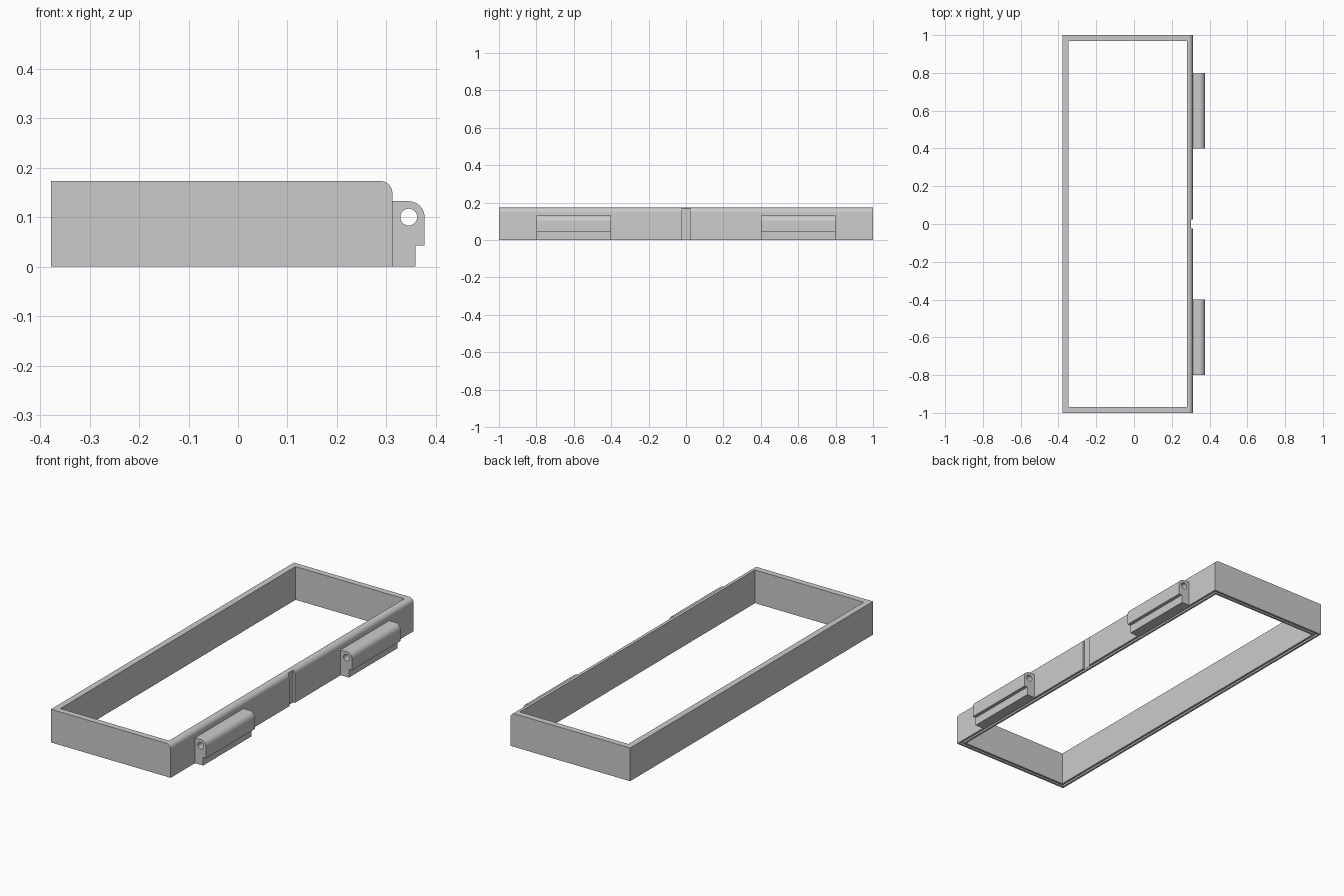
import bpy, bmesh, math

if "Cube" in bpy.data.objects:
    bpy.data.objects.remove(bpy.data.objects["Cube"])

grey = bpy.data.materials.new("light grey")
grey.diffuse_color = (0.6, 0.6, 0.6, 1)
grey.use_nodes = True
grey.node_tree.nodes["Principled BSDF"].inputs["Base Color"].default_value = grey.diffuse_color

X0, X1, H, WALL = -0.378, 0.312, 0.173, 0.032


def extrude_y(name, profile, y0, y1):
    """Solid from an (x, z) outline swept along y."""
    bm = bmesh.new()
    face = bm.faces.new([bm.verts.new((x, y0, z)) for x, z in profile])
    out = bmesh.ops.extrude_face_region(bm, geom=[face])
    verts = [g for g in out["geom"] if isinstance(g, bmesh.types.BMVert)]
    bmesh.ops.translate(bm, verts=verts, vec=(0, y1 - y0, 0))
    bmesh.ops.recalc_face_normals(bm, faces=bm.faces)
    mesh = bpy.data.meshes.new(name)
    bm.to_mesh(mesh)
    bm.free()
    mesh.materials.append(grey)
    ob = bpy.data.objects.new(name, mesh)
    bpy.context.collection.objects.link(ob)
    return ob


def box(name, x0, x1, y0, y1, z0, z1):
    return extrude_y(name, [(x0, z0), (x1, z0), (x1, z1), (x0, z1)], y0, y1)


def arc(cx, cz, r, a0, a1, n):
    return [(cx + r * math.cos(math.radians(a0 + (a1 - a0) * i / n)),
             cz + r * math.sin(math.radians(a0 + (a1 - a0) * i / n)))
            for i in range(n + 1)]


def cut(target, cutter):
    mod = target.modifiers.new("cut", "BOOLEAN")
    mod.operation, mod.solver, mod.object = "DIFFERENCE", "EXACT", cutter
    bpy.context.view_layer.objects.active = target
    bpy.ops.object.modifier_apply(modifier=mod.name)
    bpy.data.objects.remove(cutter)


def smooth(ob):
    bpy.ops.object.select_all(action="DESELECT")
    ob.select_set(True)
    bpy.context.view_layer.objects.active = ob
    bpy.ops.object.shade_smooth_by_angle(angle=math.radians(30))


# Rectangular frame with one rounded long top edge
R = 0.025
frame = extrude_y("frame", [(X0, 0), (X1, 0)] + arc(X1 - R, H - R, R, 0, 90, 10) + [(X0, H)], -1, 1)
cut(frame, box("opening", X0 + WALL, X1 - WALL, -1 + WALL, 1 - WALL, -0.1, 0.3))

# Seal groove running round the underside
a, b = 0.011, 0.021
ring = box("groove_ring", X0 + a, X1 - a, -1 + a, 1 - a, -0.02, 0.012)
cut(ring, box("groove_core", X0 + b, X1 - b, -1 + b, 1 - b, -0.1, 0.1))
cut(frame, ring)

# Vertical notch in the hinge side
cut(frame, box("notch", X1 - 0.01, X1 + 0.05, -0.023, 0.023, -0.1, 0.3))
smooth(frame)

# Two hinge knuckles with pin holes
CX, CZ, KR = 0.345, 0.1, 0.032
outline = [(X1, 0), (0.359, 0), (0.359, 0.043), (CX + KR, 0.043)]
outline += arc(CX, CZ, KR, 0, 90, 14) + [(X1, CZ + KR)]
for name, y in (("front_hinge", -0.6), ("back_hinge", 0.6)):
    hinge = extrude_y(name, outline, y - 0.2, y + 0.2)
    cut(hinge, extrude_y("pin_hole", arc(CX, CZ, 0.017, 0, 345, 23), y - 0.3, y + 0.3))
    smooth(hinge)
